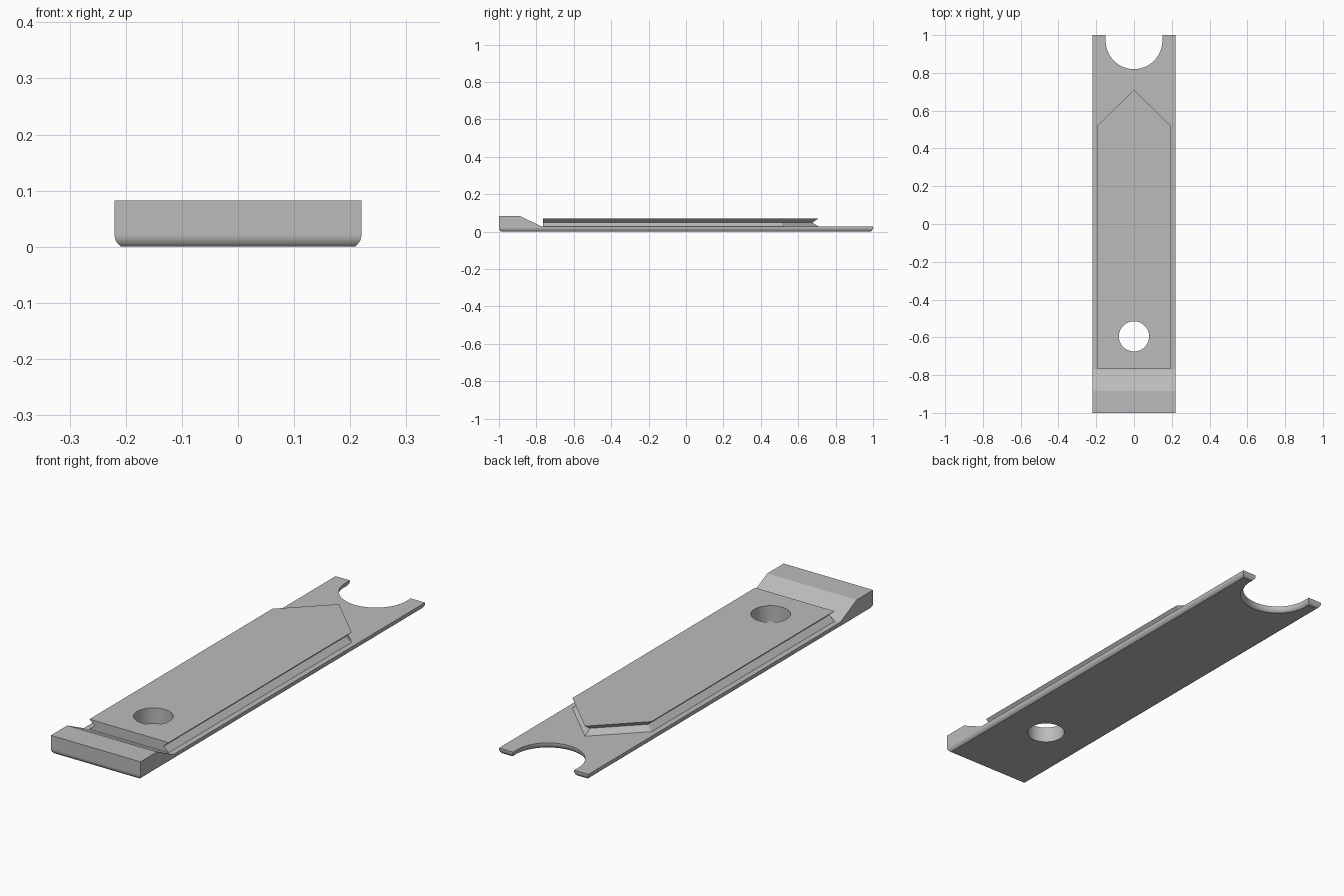
import bpy, bmesh, math
from mathutils import Vector

cube = bpy.data.objects.get("Cube")
if cube:
    bpy.data.objects.remove(cube, do_unlink=True)

grey = bpy.data.materials.new("plain grey")
grey.use_nodes = True
COLOUR = (0.5, 0.5, 0.5, 1)
grey.diffuse_color = COLOUR
grey.node_tree.nodes["Principled BSDF"].inputs["Base Color"].default_value = COLOUR

W, BASE_Z, TOP_Z = 0.22, 0.026, 0.082


def inset(points, dist):
    """Offset a counter-clockwise outline inwards with mitred corners."""
    result = []
    for i, p in enumerate(points):
        a = (p - points[i - 1]).normalized()
        b = (points[(i + 1) % len(points)] - p).normalized()
        na, nb = Vector((-a.y, a.x)), Vector((-b.y, b.x))
        result.append(p + (na + nb) * dist / (1 + na.dot(nb)))
    return result


def finish(name, bm):
    bmesh.ops.recalc_face_normals(bm, faces=bm.faces)
    mesh = bpy.data.meshes.new(name)
    bm.to_mesh(mesh)
    bm.free()
    mesh.materials.append(grey)
    obj = bpy.data.objects.new(name, mesh)
    bpy.context.collection.objects.link(obj)
    return obj


def loft(name, layers):
    """Join rings of (outline, height) into a closed solid."""
    bm = bmesh.new()
    rings = [[bm.verts.new((p.x, p.y, z)) for p in pts] for pts, z in layers]
    for low, high in zip(rings, rings[1:]):
        for i in range(len(low)):
            bm.faces.new((low[i - 1], low[i], high[i], high[i - 1]))
    bm.faces.new(rings[0][::-1])
    bm.faces.new(rings[-1])
    return finish(name, bm)


def drill(obj, y, radius):
    """Cut a vertical round hole through the part."""
    bpy.ops.mesh.primitive_cylinder_add(vertices=64, radius=radius, depth=1, location=(0, y, 0))
    cutter = bpy.context.object
    cutter.name = "hole_cutter"
    cutter.hide_render = True
    cutter.data.materials.append(grey)
    mod = obj.modifiers.new("hole", "BOOLEAN")
    mod.operation, mod.solver, mod.object = "DIFFERENCE", "EXACT", cutter
    bpy.context.view_layer.objects.active = obj
    bpy.ops.object.modifier_apply(modifier=mod.name)
    bpy.data.objects.remove(cutter, do_unlink=True)


def smooth(obj):
    bpy.ops.object.select_all(action="DESELECT")
    obj.select_set(True)
    bpy.context.view_layer.objects.active = obj
    bpy.ops.object.shade_smooth_by_angle(angle=math.radians(25))


# Base plate: rounded lower edge and a U-shaped notch at the back
R, NOTCH_Y, STEPS = 0.15, 0.97, 40
outline = [Vector(p) for p in ((-W, -1), (W, -1), (W, 1), (R, 1))]
for i in range(STEPS + 1):
    t = math.pi * i / STEPS
    outline.append(Vector((R * math.cos(t), NOTCH_Y - R * math.sin(t))))
outline += [Vector((-R, 1)), Vector((-W, 1))]
FILLET, SWEEP = 0.0244, math.radians(60)
layers = []
for i in range(7):
    t = SWEEP * (1 - i / 6)
    z = FILLET * (math.sin(SWEEP) - math.sin(t))
    layers.append((inset(outline, FILLET * (1 - math.cos(t))), z))
layers.append((outline, BASE_Z))
base = loft("base_plate", layers)

# Raised stop block with a ramp at the front
bm = bmesh.new()
profile = ((-1, BASE_Z), (-0.77, BASE_Z), (-0.885, TOP_Z), (-1, TOP_Z))
side = bm.faces.new([bm.verts.new((-W, y, z)) for y, z in profile])
grown = bmesh.ops.extrude_face_region(bm, geom=[side])
bmesh.ops.translate(bm, vec=(2 * W, 0, 0),
                    verts=[v for v in grown["geom"] if isinstance(v, bmesh.types.BMVert)])
finish("front_stop", bm)

# Pointed slide plate with a V groove along its sides and tip
H, FRONT_Y = 0.195, -0.765
plate = [Vector(p) for p in ((-H, FRONT_Y), (H, FRONT_Y), (H, 0.52), (0, 0.71), (-H, 0.52))]
waist = inset(plate, 0.025)
for p in waist[:2]:
    p.y = FRONT_Y
slide = loft("slide_plate", [(plate, BASE_Z), (waist, 0.048), (plate, 0.071)])

# Round hole through both plates
for part in (base, slide):
    drill(part, -0.595, 0.08)
    smooth(part)
